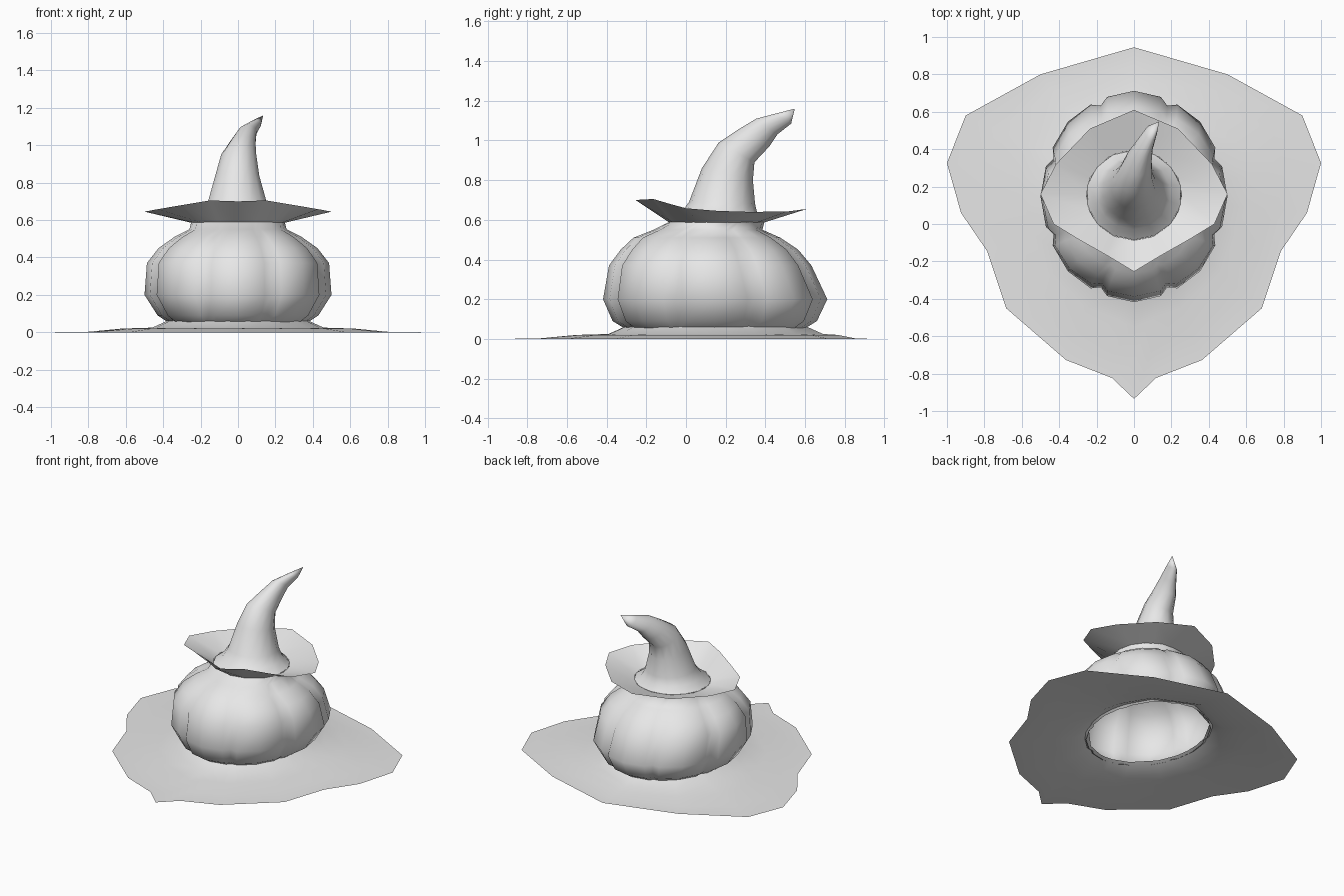
import bpy, bmesh, math
from mathutils import Vector

if "Cube" in bpy.data.objects:
    bpy.data.objects.remove(bpy.data.objects["Cube"])

grey = bpy.data.materials.new("plain_grey")
grey.diffuse_color = (0.8, 0.8, 0.8, 1)
grey.use_nodes = True
grey.node_tree.nodes["Principled BSDF"].inputs["Base Color"].default_value = grey.diffuse_color


def loft(name, rings, tip=None):
    """Skin closed rings (counter-clockwise from above); an optional tip closes the end."""
    bm = bmesh.new()
    rows = [[bm.verts.new(p) for p in ring] for ring in rings]
    n = len(rows[0])
    for a, b in zip(rows, rows[1:]):
        for i in range(n):
            j = (i + 1) % n
            bm.faces.new((a[i], a[j], b[j], b[i]))
    if tip:
        end = bm.verts.new(tip)
        for i in range(n):
            bm.faces.new((rows[-1][i], rows[-1][(i + 1) % n], end))
    for f in bm.faces:
        f.smooth = True
    me = bpy.data.meshes.new(name)
    bm.to_mesh(me)
    bm.free()
    me.materials.append(grey)
    ob = bpy.data.objects.new(name, me)
    bpy.context.collection.objects.link(ob)
    return ob


def mirrored(half):
    """Complete an outline given from front centre to back centre along +x."""
    return [Vector(p) for p in half] + [Vector((-x, y, z)) for x, y, z in half[-2:0:-1]]


def ellipse_under(outline, rx, ry, cy, z):
    """Ellipse points in the same directions as the outline points."""
    pts = []
    for p in outline:
        a = math.atan2(p.x / rx, (cy - p.y) / ry)
        pts.append(Vector((rx * math.sin(a), cy - ry * math.cos(a), z)))
    return pts


# Wide floor brim, flat at the rim and rising to the body
rim = mirrored([(0, -.935, 0), (.118, -.823, 0), (.364, -.727, 0), (.684, -.45, 0),
                (.786, -.144, 0), (.925, .06, 0), (1, .326, 0), (.9, .58, 0),
                (.5, .8, 0), (0, .945, 0)])
foot = ellipse_under(rim, .46, .54, .15, .025)


def between(t, z):
    return [Vector((*f.lerp(r, t).xy, z)) for f, r in zip(foot, rim)]


loft("floor_brim", [rim, between(.65, .002), between(.3, .02), foot,
                    ellipse_under(rim, .36, .44, .15, .07)])

# Ribbed bulging body: eight lobes, each with a groove, two shoulders and a crest
columns = []
for k in range(8):
    for offset, depth in ((-22.5, .07), (-17, .015), (0, 0), (17, .015)):
        columns.append((math.radians(45 * k + offset), depth))
# height, x radius, y radius, y centre, rib strength
profile = [(.05, .37, .45, .145, .5), (.09, .43, .515, .145, .8), (.2, .5, .565, .147, 1),
           (.37, .487, .51, .122, 1), (.45, .425, .447, .118, 1), (.51, .34, .37, .105, .9),
           (.55, .26, .275, .11, .5), (.59, .25, .24, .155, 0)]
loft("ribbed_body", [[(rx * math.sin(a) * (1 - d * s), cy - ry * math.cos(a) * (1 - d * s), z)
                      for a, d in columns] for z, rx, ry, cy, s in profile])

# Flared upper brim, raised at the front
collar = mirrored([(0, -.255, .70), (.15, -.165, .705), (.3, -.08, .68), (.43, 0, .658),
                   (.5, .16, .645), (.417, .32, .64), (.235, .51, .642), (0, .61, .655)])
loft("upper_brim", [collar, ellipse_under(collar, .255, .24, .155, .587)])

# Curled point: front (y, z), back (y, z), left x, right x of each tilted ring
slices = [((-.085, .587), (.395, .587), -.255, .255), ((-.03, .63), (.36, .63), -.2, .195),
          ((.015, .69), (.348, .68), -.168, .16), ((.08, .86), (.337, .8), -.125, .117),
          ((.165, .99), (.345, .89), -.092, .1), ((.255, 1.05), (.42, .97), -.045, .095),
          ((.355, 1.11), (.46, 1.03), .0, .1), ((.45, 1.135), (.53, 1.085), .06, .123)]
rings = []
for (yf, zf), (yb, zb), x0, x1 in slices:
    ring = []
    for i in range(14):
        a = math.tau * i / 14
        t = (1 - math.cos(a)) / 2
        ring.append(((x0 + x1) / 2 + (x1 - x0) / 2 * math.sin(a),
                     yf + (yb - yf) * t, zf + (zb - zf) * t))
    rings.append(ring)
loft("curled_point", rings, tip=(.135, .548, 1.16))
